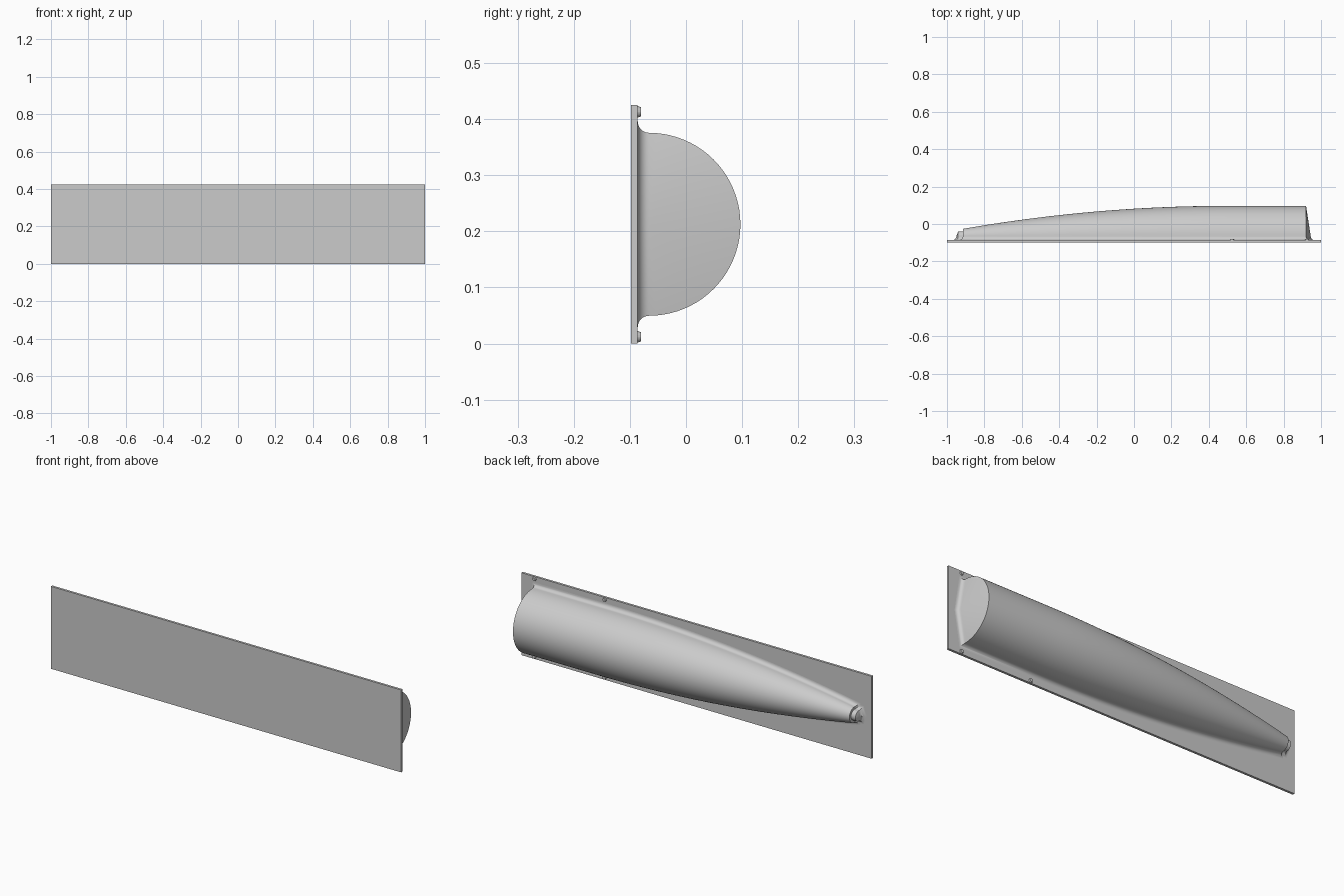
import bpy, bmesh, math
from mathutils import Vector

cube = bpy.data.objects.get("Cube")
if cube:
    bpy.data.objects.remove(cube)

grey = bpy.data.materials.new("light grey")
grey.use_nodes = True
COLOUR = (0.6, 0.6, 0.6, 1)
grey.diffuse_color = COLOUR
grey.node_tree.nodes["Principled BSDF"].inputs["Base Color"].default_value = COLOUR

HEIGHT = 0.425
MID = HEIGHT / 2
BACK, FACE = -0.098, -0.086     # plate surfaces
FILLET = 0.02
AXIS = FACE + FILLET            # body axis stands one fillet above the plate


def finish(bm, name, smooth=False):
    bmesh.ops.recalc_face_normals(bm, faces=bm.faces)
    mesh = bpy.data.meshes.new(name)
    bm.to_mesh(mesh)
    bm.free()
    mesh.materials.append(grey)
    obj = bpy.data.objects.new(name, mesh)
    bpy.context.collection.objects.link(obj)
    if smooth:
        bpy.ops.object.select_all(action="DESELECT")
        obj.select_set(True)
        bpy.context.view_layer.objects.active = obj
        bpy.ops.object.shade_smooth_by_angle(angle=math.radians(30))
    return obj


# Backing plate
bm = bmesh.new()
bmesh.ops.create_cube(bm, size=1)
for v in bm.verts:
    v.co = Vector((v.co.x * 2, (BACK + FACE) / 2 + v.co.y * (FACE - BACK),
                   MID + v.co.z * HEIGHT))
finish(bm, "backing_plate")

# Outline of the body as (x, radius): stepped tip, curved taper, straight barrel, shallow cone
outline = [(-0.95, 0), (-0.94, 0.027), (-0.915, 0.027)]
STEPS = 28
for i in range(STEPS + 1):
    x = -0.915 + 1.415 * i / STEPS
    outline.append((x, 0.163 - 0.123 * ((0.5 - x) / 1.415) ** 2))
outline += [(0.92, 0.163), (0.945, 0)]
pts = [Vector(p) for p in outline]


def mitre(i):
    """Outward offset direction of the outline at point i."""
    p = pts[i]
    before = pts[i - 1] if i else Vector((pts[1].x, -pts[1].y))
    after = pts[i + 1] if i + 1 < len(pts) else Vector((pts[i - 1].x, -pts[i - 1].y))
    a, b = (p - before).normalized(), (after - p).normalized()
    na, nb = Vector((-a.y, a.x)), Vector((-b.y, b.x))
    return (na + nb) / (1 + na.dot(nb))


def section(i):
    """Half circle with a concave foot on both sides."""
    p, n = pts[i], mitre(i)
    foot = []
    for k in range(8, 0, -1):
        t = math.pi / 2 * k / 8
        q = p + n * FILLET * (1 - math.cos(t))
        foot.append((q.x, AXIS - FILLET * math.sin(t), q.y))
    arc = []
    for k in range(41):
        t = math.pi * k / 40
        arc.append((p.x, AXIS + p.y * math.sin(t), p.y * math.cos(t)))
    other = [(x, y, -z) for x, y, z in reversed(foot)]
    return [Vector((x, y, z + MID)) for x, y, z in foot + arc + other]


# Half-round tapered body
bm = bmesh.new()
rows = [[bm.verts.new(c) for c in section(i)] for i in range(len(pts))]
for r, s in zip(rows, rows[1:]):
    for k in range(len(r) - 1):
        bm.faces.new((r[k], r[k + 1], s[k + 1], s[k]))
bmesh.ops.remove_doubles(bm, verts=bm.verts, dist=1e-5)
finish(bm, "tapered_body", smooth=True)

# Locating studs along both long edges
for x, place in ((0.525, "middle"), (0.925, "end")):
    for side, label in ((1, "upper"), (-1, "lower")):
        bm = bmesh.new()
        bmesh.ops.create_cone(bm, cap_ends=True, segments=20,
                              radius1=0.011, radius2=0.008, depth=0.008)
        for v in bm.verts:
            v.co = Vector((x + v.co.x, FACE + 0.002 + v.co.z,
                           MID + side * (MID - 0.012) + v.co.y))
        finish(bm, f"{label}_{place}_stud")
